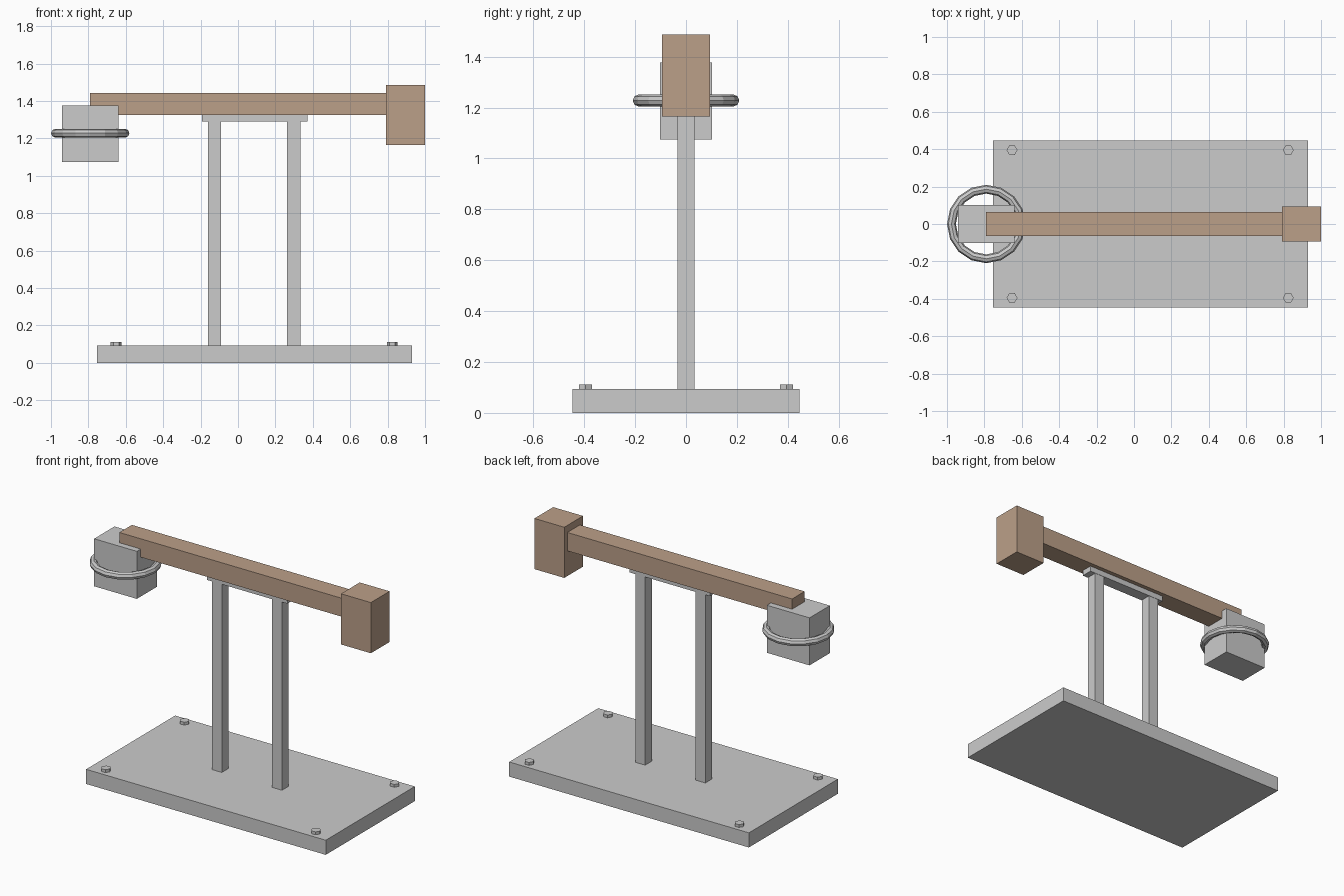
import bpy
import math

if "Cube" in bpy.data.objects:
    bpy.data.objects.remove(bpy.data.objects["Cube"])

wood = bpy.data.materials.new("wood")
wood.diffuse_color = (0.50, 0.35, 0.25, 1)
wood.use_nodes = True
wood.node_tree.nodes["Principled BSDF"].inputs["Base Color"].default_value = wood.diffuse_color


def box(name, x, y, z, mat=None):
    """Box from x range, half depth y, z range."""
    bpy.ops.mesh.primitive_cube_add(
        size=1, location=((x[0] + x[1]) / 2, 0, (z[0] + z[1]) / 2))
    ob = bpy.context.object
    ob.name = name
    ob.scale = (x[1] - x[0], 2 * y, z[1] - z[0])
    bpy.ops.object.transform_apply(location=False, rotation=False, scale=True)
    if mat:
        ob.data.materials.append(mat)
    return ob


# Base plate with four hex bolts
box("base_plate", (-0.755, 0.93), 0.447, (0, 0.093))
for i, x in enumerate((-0.652, 0.825)):
    for j, y in enumerate((-0.395, 0.395)):
        bpy.ops.mesh.primitive_cylinder_add(
            vertices=6, radius=0.029, depth=0.03, location=(x, y, 0.096),
            rotation=(0, 0, math.radians(30)))
        bpy.context.object.name = f"base_bolt_{i}{j}"

# Two posts and the saddle plate they carry
box("left_post", (-0.16, -0.09), 0.034, (0.093, 1.29))
box("right_post", (0.263, 0.333), 0.034, (0.093, 1.29))
box("saddle_plate", (-0.193, 0.372), 0.036, (1.29, 1.325))

# Beam with wooden end block
box("beam", (-0.79, 0.79), 0.063, (1.325, 1.442), wood)
box("end_block", (0.79, 1.0), 0.094, (1.165, 1.487), wood)

# Metal head with ring around it
box("head_block", (-0.94, -0.64), 0.102, (1.075, 1.377))
bpy.ops.mesh.primitive_torus_add(
    major_segments=16, minor_segments=8, major_radius=0.186,
    minor_radius=0.0235, location=(-0.79, 0, 1.228))
bpy.context.object.name = "head_ring"
